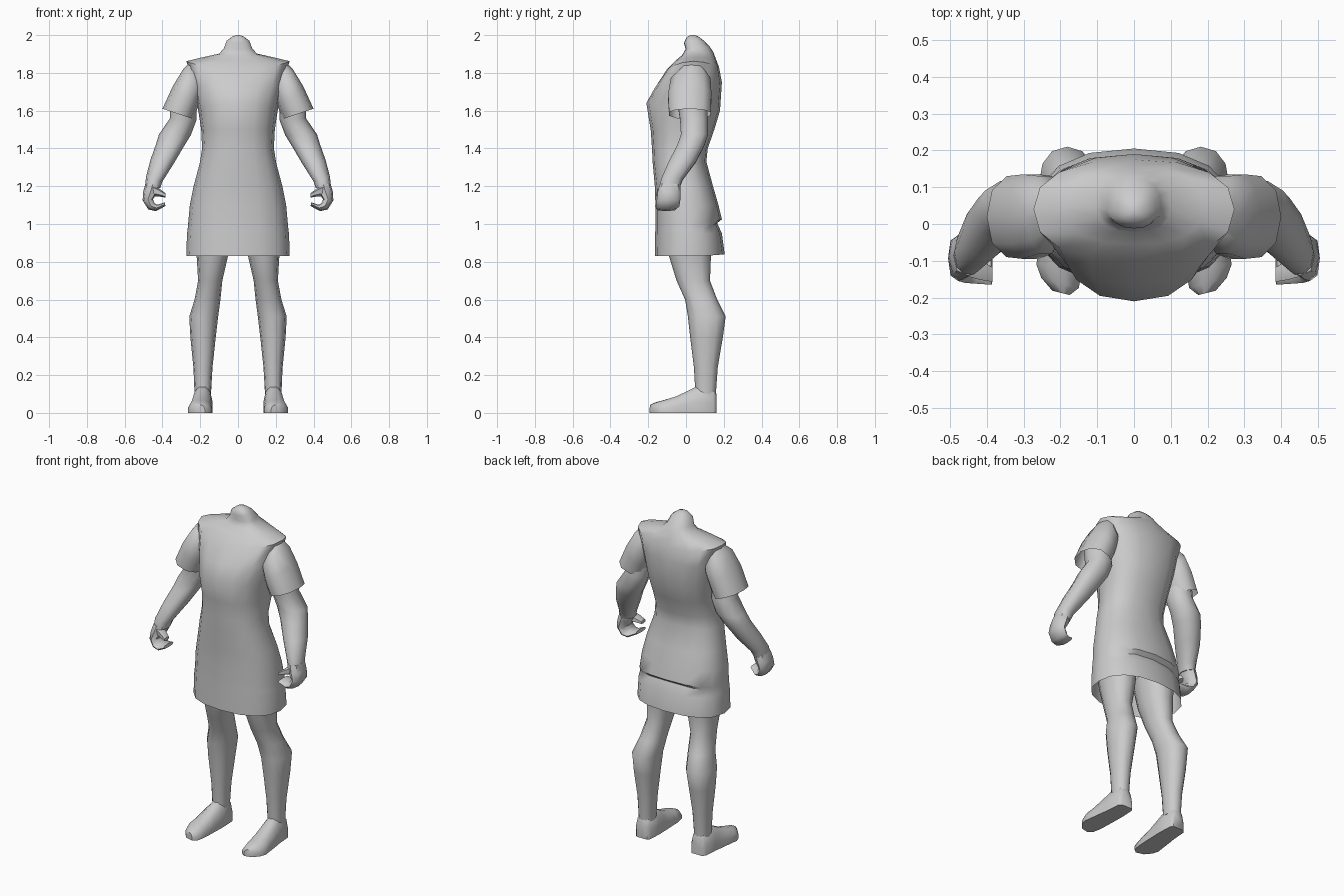
import bpy, bmesh, math
from mathutils import Vector

grey = bpy.data.materials.new("plain grey")
grey.diffuse_color = (0.6, 0.6, 0.6, 1)


def loft(name, rings, cap_start=True, cap_end=True, mirror=True, angle=50):
    """Skin a list of closed point rings into one smooth part."""
    bm = bmesh.new()
    rows = [[bm.verts.new(p) for p in r] for r in rings]
    n = len(rows[0])
    for a, b in zip(rows, rows[1:]):
        for i in range(n):
            j = (i + 1) % n
            bm.faces.new((a[i], a[j], b[j], b[i]))
    if cap_start:
        bm.faces.new(rows[0][::-1])
    if cap_end:
        bm.faces.new(rows[-1])
    bmesh.ops.recalc_face_normals(bm, faces=bm.faces)
    me = bpy.data.meshes.new(name)
    bm.to_mesh(me)
    bm.free()
    me.materials.append(grey)
    ob = bpy.data.objects.new(name, me)
    bpy.context.collection.objects.link(ob)
    bpy.context.view_layer.objects.active = ob
    ob.select_set(True)
    bpy.ops.object.shade_smooth_by_angle(angle=math.radians(angle))
    ob.select_set(False)
    if mirror:
        ob.modifiers.new("mirror", 'MIRROR')
    return ob


def spow(v, p):
    return math.copysign(abs(v) ** p, v)


def limb_ring(xi, zi, xo, zo, yf, yb, n=10, p=0.9):
    """Cross-section from inner (x, z) to outer (x, z), and front to back in y."""
    c = Vector(((xi + xo) / 2, (yf + yb) / 2, (zi + zo) / 2))
    u = Vector(((xo - xi) / 2, 0, (zo - zi) / 2))
    v = Vector((0, (yb - yf) / 2, 0))
    return [c + u * spow(math.cos(t), p) + v * spow(math.sin(t), p)
            for t in (2 * math.pi * i / n for i in range(n))]


def torso_ring(hw, yf, yb, zf, zs, zb, ys, p=0.85, n=16):
    """Horizontal section whose front, side and back heights may differ."""
    pts = []
    for i in range(n):
        t = 2 * math.pi * i / n
        s = spow(math.sin(t), p)
        y = ys + s * ((yb - ys) if s > 0 else (ys - yf))
        z = zs + s * s * ((zb if s > 0 else zf) - zs)
        pts.append((hw * spow(math.cos(t), p), y, z))
    return pts


# tunic with a fold across the back, shoulders and neck stump
T = [(.274, -.165, .205, .83, .83, .84, .02), (.27, -.163, .19, .95, .95, .95, .02),
     (.267, -.162, .165, 1.0, .97, 1.005, .02), (.264, -.162, .19, 1.02, 1.0, 1.025, .02),
     (.255, -.162, .172, 1.1, 1.1, 1.1, .01), (.235, -.165, .143, 1.2, 1.2, 1.2, 0),
     (.203, -.176, .108, 1.32, 1.32, 1.33, -.03), (.19, -.18, .115, 1.4, 1.4, 1.4, -.02),
     (.195, -.187, .15, 1.5, 1.5, 1.5, 0), (.21, -.21, .18, 1.64, 1.6, 1.6, .02),
     (.24, -.165, .19, 1.72, 1.74, 1.75, .03), (.273, -.1, .175, 1.82, 1.862, 1.83, .04),
     (.19, -.055, .158, 1.865, 1.882, 1.875, .045), (.1, -.022, .145, 1.893, 1.902, 1.91, .045),
     (.075, -.002, .125, 1.925, 1.93, 1.94, .04), (.06, -.012, .095, 1.96, 1.97, 1.97, .035),
     (.03, .005, .065, 1.99, 1.993, 1.993, .035), (.008, .025, .045, 2, 2, 2, .035)]
loft("tunic", [torso_ring(*t) for t in T], cap_start=False, mirror=False)

# short flared sleeves
loft("sleeve", [limb_ring(*r, n=10) for r in [
    (.17, 1.76, .25, 1.86, -.02, .09), (.19, 1.68, .29, 1.82, -.085, .135),
    (.215, 1.61, .345, 1.73, -.10, .14), (.235, 1.555, .4, 1.61, -.095, .135)]],
    cap_end=False)

# bent bare arms down to the wrist
loft("arm", [limb_ring(*r) for r in [
    (.22, 1.62, .36, 1.68, -.05, .11), (.22, 1.55, .36, 1.56, -.035, .12),
    (.25, 1.47, .418, 1.475, -.03, .12), (.287, 1.41, .435, 1.42, -.05, .10),
    (.34, 1.32, .465, 1.335, -.095, .055), (.4, 1.225, .488, 1.245, -.135, -.015),
    (.412, 1.19, .49, 1.2, -.14, -.03)]])

# cupped hands: the palm curls under into the fingers
loft("hand", [limb_ring(*r, n=8, p=.8) for r in [
    (.412, 1.205, .49, 1.215, -.14, -.03), (.425, 1.17, .502, 1.17, -.15, -.028),
    (.45, 1.13, .505, 1.125, -.155, -.03), (.442, 1.11, .475, 1.077, -.16, -.035),
    (.425, 1.102, .435, 1.068, -.162, -.045), (.388, 1.115, .384, 1.095, -.165, -.07)]])

# thumbs reaching inward above the fingers
loft("thumb", [limb_ring(*r, n=6) for r in [
    (.44, 1.145, .46, 1.21, -.145, -.08), (.415, 1.145, .42, 1.19, -.155, -.095),
    (.384, 1.14, .384, 1.163, -.16, -.115)]])

# bare legs
loft("leg", [limb_ring(*r, n=12) for r in [
    (.03, .98, .235, .98, -.12, .14), (.053, .83, .219, .83, -.09, .132),
    (.083, .7, .211, .7, -.05, .127), (.093, .6, .23, .6, -.005, .165),
    (.105, .51, .258, .51, .01, .21), (.118, .4, .252, .4, .022, .195),
    (.135, .24, .236, .24, .042, .168), (.143, .1, .23, .1, .05, .158)]])


# soft shoes, turned slightly outward
def shoe_ring(y, x0, x1, top, slant=0.0):
    c, h = (x0 + x1) / 2, (x1 - x0) / 2
    shape = [(-1, 0), (1, 0), (1, .4), (.75, .8), (.3, 1), (-.3, 1), (-.75, .8), (-1, .4)]
    return [(c + h * a, y + slant * a, top * b) for a, b in shape]


loft("shoe", [shoe_ring(*r) for r in [
    (.162, .15, .22, .1), (.145, .138, .236, .135), (.06, .134, .242, .142),
    (.02, .135, .248, .122), (-.05, .137, .257, .088), (-.115, .14, .265, .068, .005),
    (-.16, .15, .252, .055, .014), (-.187, .175, .222, .042, .006)]])
